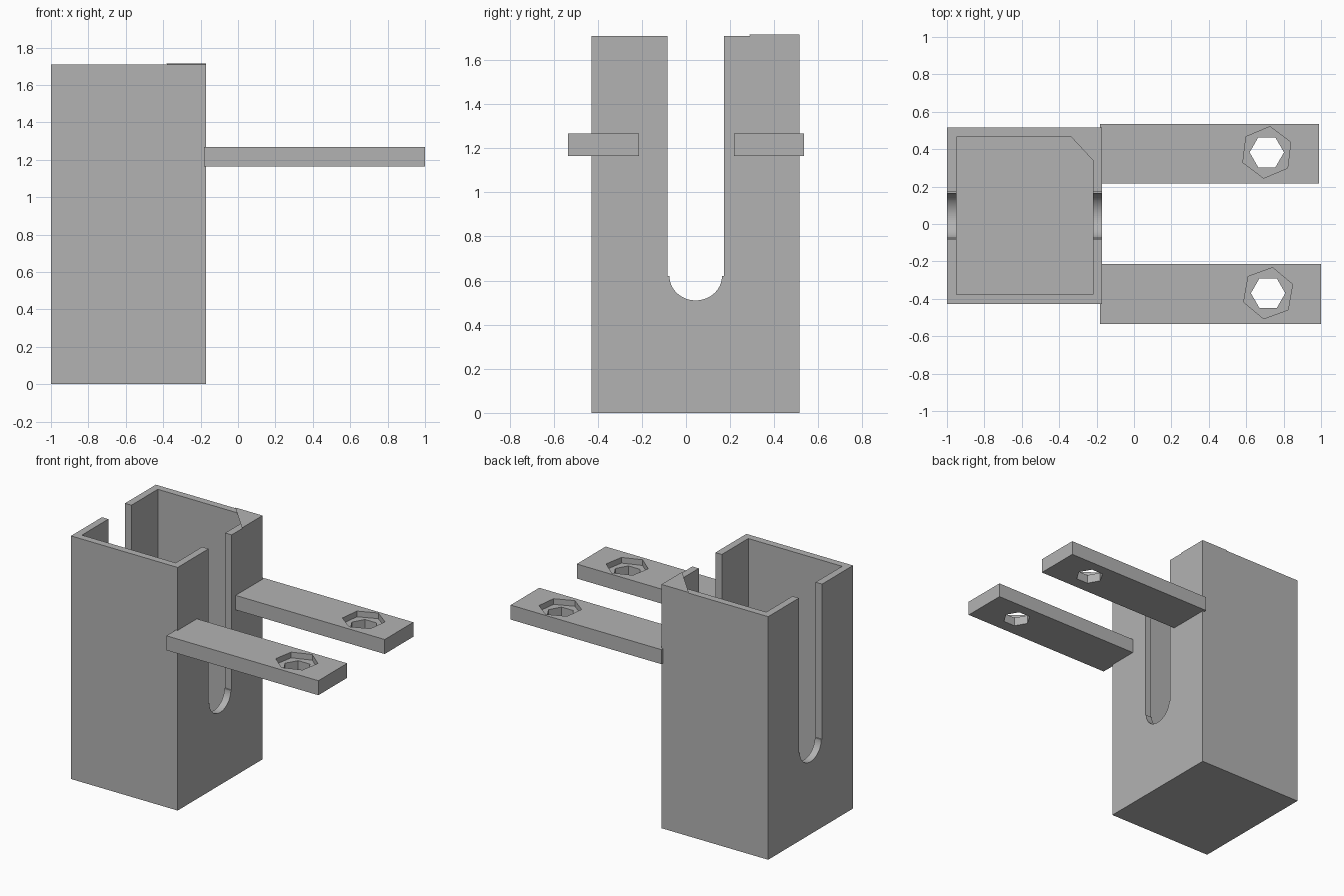
import bpy
import bmesh
from math import cos, sin, pi, radians
from mathutils import Vector

cube = bpy.data.objects.get("Cube")
if cube:
    bpy.data.objects.remove(cube, do_unlink=True)

grey = bpy.data.materials.new("plain grey")
grey.use_nodes = True
colour = (0.45, 0.45, 0.45, 1)
grey.diffuse_color = colour
grey.node_tree.nodes["Principled BSDF"].inputs["Base Color"].default_value = colour


def add_object(name, bm):
    bmesh.ops.recalc_face_normals(bm, faces=bm.faces)
    mesh = bpy.data.meshes.new(name)
    bm.to_mesh(mesh)
    bm.free()
    mesh.materials.append(grey)
    obj = bpy.data.objects.new(name, mesh)
    bpy.context.collection.objects.link(obj)
    return obj


def prism(name, outline, direction):
    """Extrude a closed outline of 3D points along a direction."""
    bm = bmesh.new()
    face = bm.faces.new([bm.verts.new(p) for p in outline])
    new = bmesh.ops.extrude_face_region(bm, geom=[face], use_keep_orig=True)["geom"]
    verts = [g for g in new if isinstance(g, bmesh.types.BMVert)]
    bmesh.ops.translate(bm, verts=verts, vec=Vector(direction))
    return add_object(name, bm)


def block(name, x0, x1, y0, y1, z0, z1):
    outline = [(x0, y0, z0), (x1, y0, z0), (x1, y1, z0), (x0, y1, z0)]
    return prism(name, outline, (0, 0, z1 - z0))


def hexagon(name, x, y, radius, turn, z0, z1):
    angles = [radians(turn) + i * pi / 3 for i in range(6)]
    outline = [(x + radius * cos(a), y + radius * sin(a), z0) for a in angles]
    return prism(name, outline, (0, 0, z1 - z0))


def cut(obj, cutters):
    """Subtract the cutters, bake the result and discard them."""
    for cutter in cutters:
        cutter.hide_render = True
        mod = obj.modifiers.new("cut", "BOOLEAN")
        mod.operation = "DIFFERENCE"
        mod.solver = "EXACT"
        mod.object = cutter
    bpy.context.view_layer.update()
    graph = bpy.context.evaluated_depsgraph_get()
    baked = bpy.data.meshes.new_from_object(obj.evaluated_get(graph))
    obj.modifiers.clear()
    obj.data = baked
    for cutter in cutters:
        bpy.data.objects.remove(cutter, do_unlink=True)


# Open-topped box
LEFT, RIGHT, FRONT, BACK, TOP = -1.0, -0.17, -0.428, 0.515, 1.71
WALL = 0.05
box = block("box", LEFT, RIGHT, FRONT, BACK, 0, TOP)
cavity = block("cavity_cutter", LEFT + WALL, RIGHT - WALL,
               FRONT + WALL, BACK - WALL, WALL, TOP + 0.2)

# Slot through both side walls: straight sides, small shoulders, round bottom
MID, SHOULDER, STEPS = 0.044, 0.62, 32
arc = [(MID + 0.119 * cos(pi + pi * i / STEPS), SHOULDER + 0.11 * sin(pi + pi * i / STEPS))
       for i in range(STEPS + 1)]
profile = [(MID - 0.128, TOP + 0.3), (MID - 0.128, SHOULDER)] + arc
profile += [(MID + 0.128, SHOULDER), (MID + 0.128, TOP + 0.3)]
slot = prism("slot_cutter", [(LEFT - 0.1, y, z) for y, z in profile], (1.1, 0, 0))
cut(box, [cavity, slot])

# Tapered gusset in the back corner, with its point downwards
bm = bmesh.new()
top_z = TOP + 0.005
corners = [(RIGHT - 0.212, BACK, top_z), (RIGHT, BACK, top_z),
           (RIGHT, BACK - 0.228, top_z), (RIGHT - 0.002, BACK - 0.002, top_z - 0.43)]
bmesh.ops.convex_hull(bm, input=[bm.verts.new(c) for c in corners])
add_object("corner_gusset", bm)

# Two arms, each with a through hole and a hexagonal nut recess
ARM_BOTTOM, ARM_TOP = 1.165, 1.267
for name, x1, y0, y1, hx, hy, turn in (
        ("front_arm", 1.0, -0.535, -0.214, 0.717, -0.37, 80),
        ("back_arm", 0.99, 0.217, 0.535, 0.71, 0.383, 83)):
    arm = block(name, -0.183, x1, y0, y1, ARM_BOTTOM, ARM_TOP)
    hole = hexagon("hole_cutter", hx, hy, 0.092, 0, ARM_BOTTOM - 0.1, ARM_TOP + 0.1)
    recess = hexagon("recess_cutter", hx, hy, 0.139, turn, ARM_TOP - 0.04, ARM_TOP + 0.1)
    cut(arm, [hole, recess])
